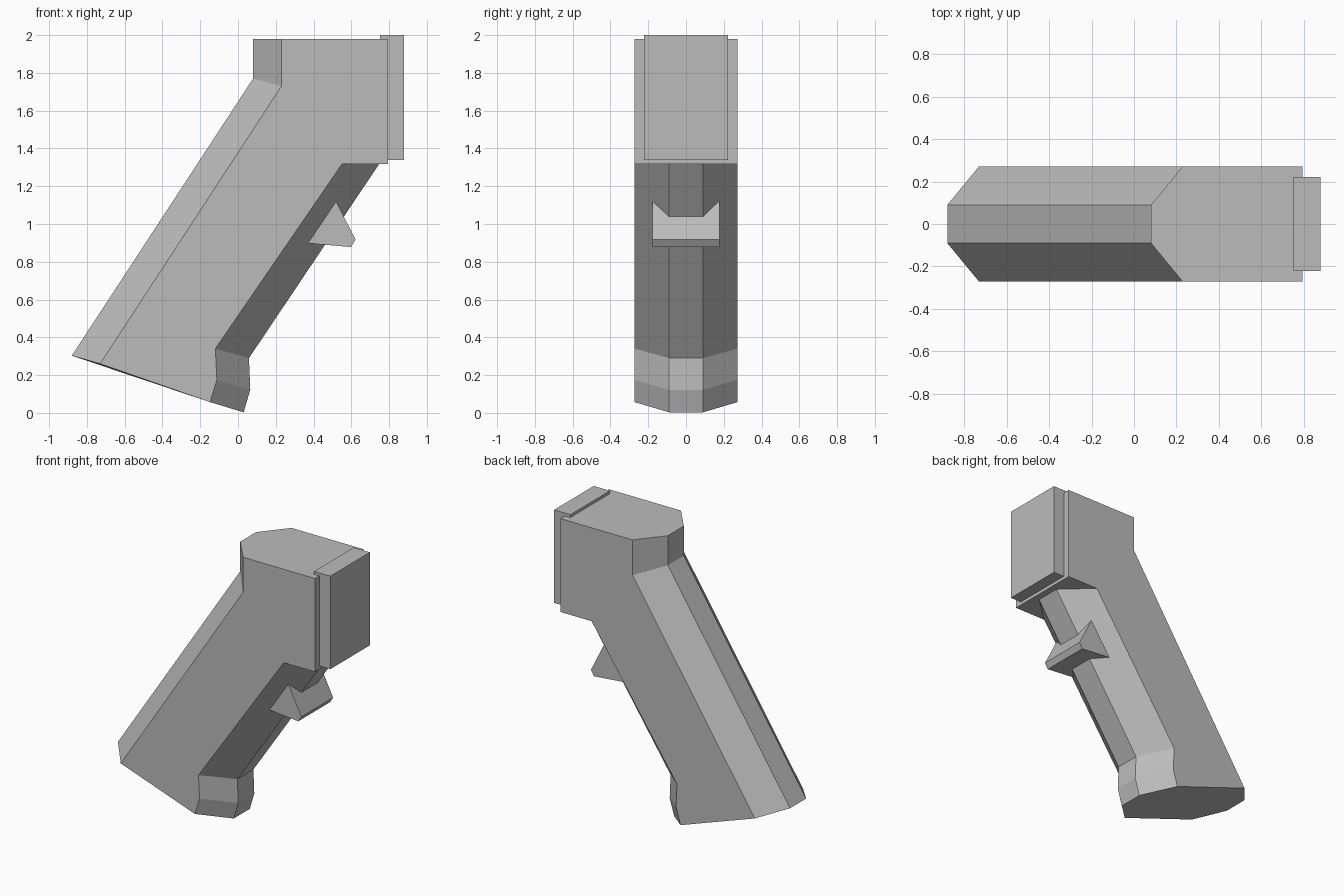
import bpy
import bmesh

cube = bpy.data.objects.get("Cube")
if cube:
    bpy.data.objects.remove(cube, do_unlink=True)

GREY = (0.5, 0.5, 0.5, 1.0)
grey = bpy.data.materials.new("plain grey")
grey.use_nodes = True
grey.diffuse_color = GREY
grey.node_tree.nodes["Principled BSDF"].inputs["Base Color"].default_value = GREY


def loft(name, sections):
    """Join matching side outlines, each given as (y, [(x, z), ...])."""
    bm = bmesh.new()
    rings = [[bm.verts.new((x, y, z)) for x, z in outline] for y, outline in sections]
    for a, b in zip(rings, rings[1:]):
        for i in range(len(a)):
            j = (i + 1) % len(a)
            bm.faces.new((a[i], a[j], b[j], b[i]))
    bm.faces.new(rings[0])
    bm.faces.new(rings[-1])
    bmesh.ops.recalc_face_normals(bm, faces=bm.faces)
    mesh = bpy.data.meshes.new(name)
    bm.to_mesh(mesh)
    bm.free()
    mesh.materials.append(grey)
    obj = bpy.data.objects.new(name, mesh)
    bpy.context.collection.objects.link(obj)
    return obj


def prism(name, half_width, outline):
    return loft(name, [(-half_width, outline), (half_width, outline)])


# Slanted handle with its head: flat sides and chamfered front and back
head = [(0.795, 1.98), (0.795, 1.317)]
side = [(-0.73, 0.26), (0.23, 1.73), (0.23, 1.98), *head,
        (0.55, 1.317), (-0.12, 0.34), (-0.112, 0.175), (-0.148, 0.057)]
ridge = [(-0.88, 0.303), (0.08, 1.77), (0.08, 1.98), *head,
         (0.747, 1.317), (0.058, 0.29), (0.065, 0.122), (0.03, 0.003)]
loft("handle", [(-0.272, side), (-0.09, ridge), (0.09, ridge), (0.272, side)])

# Mounting plate let into the front of the head
prism("mounting_plate", 0.222,
      [(0.752, 1.34), (0.752, 2.0), (0.88, 2.0), (0.88, 1.34)])

# Wedge trigger, its back end sunk in the handle
prism("trigger", 0.178,
      [(0.25, 0.909), (0.46, 1.24), (0.622, 0.917), (0.598, 0.878)])
